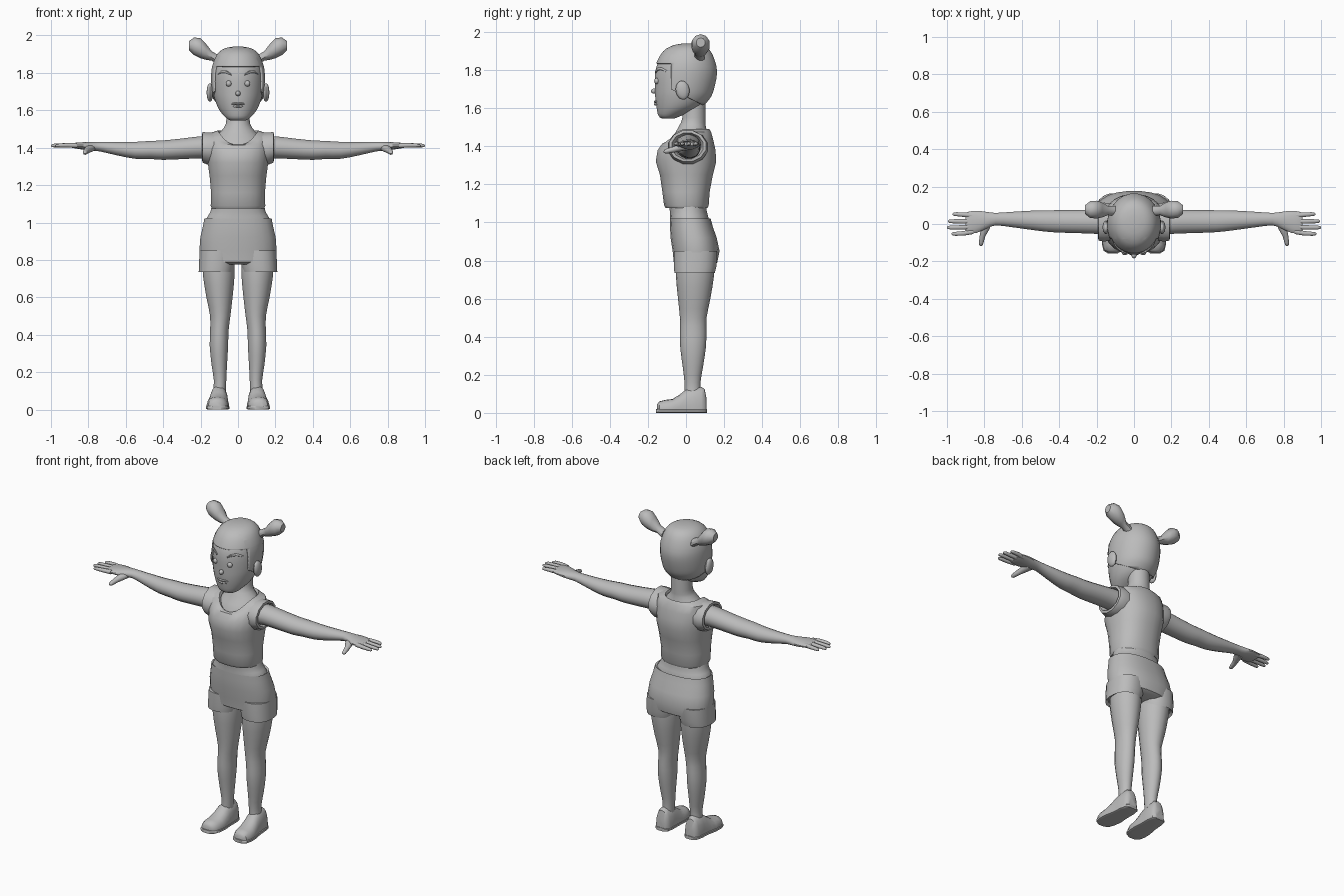
import bpy, bmesh, math

skin = bpy.data.materials.new("plain_grey")
skin.diffuse_color = (0.5, 0.5, 0.5, 1)


def refine(rings, sub):
    """Catmull-Rom interpolation between cross-sections."""
    if sub < 2:
        return rings
    out, last = [], len(rings) - 1
    for i in range(last):
        p0, p1, p2, p3 = (rings[max(0, min(last, i + k))] for k in (-1, 0, 1, 2))
        for s in range(sub):
            t = s / sub
            out.append([0.5 * (2 * b + (c - a) * t + (2 * a - 5 * b + 4 * c - d) * t * t
                               + (3 * b - a - 3 * c + d) * t ** 3)
                        for a, b, c, d in zip(p0, p1, p2, p3)])
    return out + [rings[-1]]


def finish(name, bm, mirror=False, angle=40):
    bmesh.ops.recalc_face_normals(bm, faces=bm.faces)
    me = bpy.data.meshes.new(name)
    bm.to_mesh(me)
    bm.free()
    me.materials.append(skin)
    ob = bpy.data.objects.new(name, me)
    bpy.context.collection.objects.link(ob)
    if mirror:
        ob.modifiers.new("Mirror", 'MIRROR')
    bpy.ops.object.select_all(action='DESELECT')
    ob.select_set(True)
    bpy.context.view_layer.objects.active = ob
    bpy.ops.object.shade_smooth_by_angle(angle=math.radians(angle))
    return ob


def loft_mesh(axis, rings, n=16, sub=1, power=2.0, floor=None, caps=(True, True)):
    """Rings: position on axis, two centre coords, two radii, optional front drop."""
    bm = bmesh.new()
    loops = []
    for r in refine([tuple(r) + (0,) * (6 - len(r)) for r in rings], sub):
        t, c1, c2, r1, r2, drop = r
        loop = []
        for i in range(n):
            a = 2 * math.pi * (i + 0.5) / n
            ca, sa = math.cos(a), math.sin(a)
            u = c1 + r1 * math.copysign(abs(ca) ** (2 / power), ca)
            v = c2 + r2 * math.copysign(abs(sa) ** (2 / power), sa)
            if floor is not None:
                v = max(v, floor)
            d = t - drop * max(0, -sa) ** 2
            loop.append(bm.verts.new({'x': (d, u, v), 'y': (u, d, v), 'z': (u, v, d)}[axis]))
        loops.append(loop)
    for p, q in zip(loops, loops[1:]):
        for i in range(n):
            j = (i + 1) % n
            bm.faces.new((p[i], p[j], q[j], q[i]))
    for use, loop in zip(caps, (loops[0], loops[-1])):
        if use:
            bm.faces.new(loop)
    return bm


def loft(name, axis, rings, mirror=False, angle=40, **kw):
    return finish(name, loft_mesh(axis, rings, **kw), mirror, angle)


def ball(name, loc, size, mirror=False, tilt=0):
    bm = bmesh.new()
    bmesh.ops.create_uvsphere(bm, u_segments=14, v_segments=10, radius=1)
    for v in bm.verts:
        x, y, z = (v.co[i] * size[i] for i in range(3))
        y, z = y * math.cos(tilt) - z * math.sin(tilt), y * math.sin(tilt) + z * math.cos(tilt)
        v.co = (x + loc[0], y + loc[1], z + loc[2])
    return finish(name, bm, mirror)


# Head and hair cap share the same skull sections
skull = [(1.545, 0, -.095, .04, .03), (1.56, 0, -.085, .065, .06), (1.60, 0, -.045, .1, .11),
         (1.65, 0, -.022, .122, .14), (1.70, 0, -.012, .133, .152), (1.78, 0, -.004, .137, .16),
         (1.84, 0, 0, .130, .148), (1.89, 0, .005, .104, .117), (1.92, 0, .012, .066, .073),
         (1.93, 0, .015, .02, .022)]
loft("head", 'z', skull, n=24, sub=3)

bm = loft_mesh('z', [(z + .01 * (z > 1.85), x, y, a + .008, b + .008) for z, x, y, a, b in skull],
               n=24, sub=3)
for co, no in (((0, 0, 1.835), (0, 0, 1)), ((0, -.08, 0), (0, 1, 0)), ((0, 0, 1.66), (0, .5, 1))):
    bmesh.ops.bisect_plane(bm, geom=bm.verts[:] + bm.edges[:] + bm.faces[:],
                           plane_co=co, plane_no=no)
bare = []
for f in bm.faces:
    c = f.calc_center_median()
    if not (c.z > 1.835 or (c.y > -.08 and c.z > 1.66 - .5 * c.y)):
        bare.append(f)
bmesh.ops.delete(bm, geom=bare, context='FACES')
hair = finish("hair_cap", bm)
solid = hair.modifiers.new("Thickness", 'SOLIDIFY')
solid.thickness = .012

# Bunches of hair
loft("hair_bunch", 'x', [(.10, .07, 1.865, .028, .028), (.14, .072, 1.89, .026, .025),
                         (.17, .075, 1.912, .042, .042), (.20, .077, 1.932, .05, .054),
                         (.235, .077, 1.942, .047, .047), (.262, .077, 1.945, .024, .025)],
     mirror=True, n=10)

# Face details
ball("ear", (.15, -.018, 1.695), (.018, .036, .05), True, tilt=.15)
ball("eye", (.05, -.153, 1.743), (.016, .014, .016), True)
ball("nose", (0, -.166, 1.69), (.014, .018, .014))
loft("eyebrow", 'x', [(.036, -.158, 1.79, .005, .004), (.06, -.149, 1.804, .007, .008),
                      (.085, -.130, 1.807, .007, .007), (.11, -.099, 1.792, .006, .003)],
     mirror=True, n=8, sub=2)
for lip, z, w in (("upper_lip", 1.636, .036), ("lower_lip", 1.622, .028)):
    loft(lip, 'x', [(-w, -.153, z - .002, .003, .002), (-w / 2, -.16, z, .007, .007),
                    (0, -.161, z - .002, .008, .006), (w / 2, -.16, z, .007, .007),
                    (w, -.153, z - .002, .003, .002)], n=8, sub=2)

# Neck with upper chest, and bare waist
loft("neck", 'z', [(1.38, 0, .01, .14, .118), (1.43, 0, .012, .13, .098), (1.47, 0, .027, .108, .085),
                   (1.51, 0, .034, .074, .07), (1.55, 0, .042, .063, .062),
                   (1.66, 0, .042, .063, .06)], n=20, sub=2)
loft("waist", 'z', [(.98, 0, .02, .178, .105), (1.02, 0, .018, .172, .103), (1.06, 0, .012, .148, .098),
                    (1.14, 0, .005, .135, .1)], n=20, sub=2, power=2.2)

# Sleeveless top with scooped neck and flared armholes
loft("tank_top", 'z', [(1.09, 0, .003, .125, .095), (1.075, 0, .003, .14, .11), (1.09, 0, .002, .147, .118),
                       (1.16, 0, 0, .145, .125), (1.25, 0, .002, .153, .14), (1.32, 0, 0, .163, .16),
                       (1.38, 0, .003, .168, .153), (1.43, 0, .01, .17, .135, .015),
                       (1.475, 0, .012, .16, .121, .06), (1.492, 0, .01, .108, .112, .078),
                       (1.475, 0, .01, .1, .1, .07)],
     n=24, power=2.3, caps=(False, False))
loft("armhole", 'x', [(.11, .012, 1.395, .10, .088), (.16, .01, 1.395, .108, .09),
                      (.19, .008, 1.402, .10, .084), (.192, .008, 1.402, .085, .07),
                      (.165, .008, 1.40, .07, .06)], mirror=True, n=12, angle=50)

# Shorts
loft("shorts_hips", 'z', [(.775, 0, .05, .15, .09), (.79, 0, .05, .2, .115), (.85, 0, .053, .208, .124),
                          (.92, 0, .04, .203, .122), (.98, 0, .028, .189, .113),
                          (1.022, 0, .022, .181, .108), (1.015, 0, .022, .17, .1)],
     n=24, power=2.3)
loft("shorts_leg", 'z', [(.75, .115, .045, .083, .093), (.735, .118, .045, .093, .107),
                         (.77, .114, .048, .096, .113), (.85, .108, .05, .098, .115)],
     mirror=True, n=20, power=2.3)

# Legs
loft("leg", 'z', [(.10, .098, .035, .034, .042), (.16, .096, .034, .034, .042), (.24, .1, .036, .042, .053),
                  (.34, .102, .037, .05, .067), (.42, .1, .038, .05, .069), (.50, .095, .038, .055, .07),
                  (.60, .099, .043, .071, .085), (.72, .103, .047, .086, .1), (.80, .105, .05, .085, .1)],
     mirror=True, n=18, sub=2)

# Shoes: rounded upper over a flat sole
loft("shoe", 'y', [(-.152, .114, .015, .025, .03), (-.14, .113, .015, .046, .045),
                   (-.11, .111, .015, .057, .053), (-.07, .108, .015, .06, .058),
                   (-.035, .105, .015, .056, .08), (0, .103, .015, .052, .108),
                   (.03, .102, .015, .05, .118), (.08, .101, .015, .048, .122),
                   (.098, .101, .015, .04, .11), (.108, .101, .015, .028, .06)],
     mirror=True, n=18, floor=.012, power=2.3)
loft("shoe_sole", 'y', [(-.158, .114, .01, .025, .01), (-.143, .113, .01, .05, .01),
                        (-.11, .111, .01, .061, .01), (-.06, .108, .01, .063, .01),
                        (0, .104, .01, .055, .01), (.06, .102, .01, .053, .01),
                        (.098, .101, .01, .045, .01), (.111, .101, .01, .028, .01)],
     mirror=True, n=12, power=6)

# Arms running into the palms
loft("arm", 'x', [(.14, .012, 1.40, .07, .062), (.20, .012, 1.402, .066, .06),
                  (.30, .013, 1.394, .063, .056), (.40, .014, 1.387, .061, .053),
                  (.47, .016, 1.388, .058, .049), (.55, .02, 1.386, .052, .046),
                  (.65, .024, 1.395, .042, .036), (.74, .026, 1.406, .034, .026),
                  (.79, .02, 1.407, .046, .024), (.84, .012, 1.41, .06, .019),
                  (.885, .007, 1.412, .06, .013), (.90, .007, 1.412, .05, .008)],
     mirror=True, n=16, sub=2)

# Fingers and thumb
for name, y, tip in (("index_finger", -.05, .975), ("middle_finger", -.018, 1.0),
                     ("ring_finger", .014, .995), ("little_finger", .05, .97)):
    loft(name, 'x', [(.86, y * .85 + .002, 1.411, .014, .013), (.91, y, 1.413, .013, .012),
                     (tip - .02, y * 1.05, 1.412, .011, .01), (tip - .004, y * 1.05, 1.41, .008, .007),
                     (tip, y * 1.05, 1.41, .003, .003)], mirror=True, n=10)
loft("thumb", 'y', [(.01, .785, 1.4, .03, .02), (-.03, .797, 1.393, .024, .019),
                    (-.065, .81, 1.383, .016, .016), (-.1, .817, 1.375, .013, .013),
                    (-.112, .818, 1.373, .01, .009), (-.117, .818, 1.372, .004, .004)],
     mirror=True, n=10)
